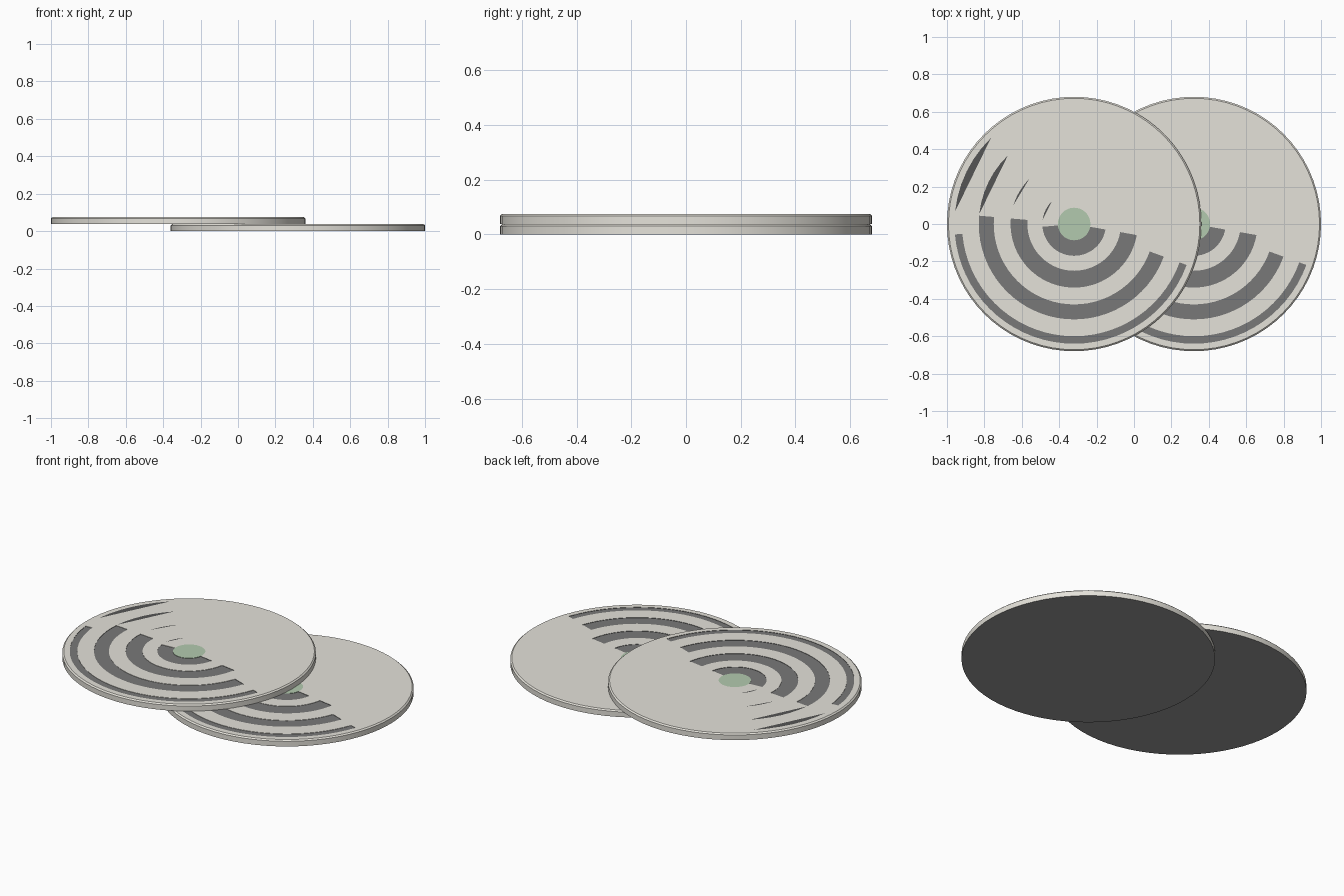
import bpy, bmesh
from math import sin, cos, radians

cube = bpy.data.objects.get("Cube")
if cube:
    bpy.data.objects.remove(cube)


def material(name, rgb):
    m = bpy.data.materials.new(name)
    m.use_nodes = True
    color = (*rgb, 1)
    m.diffuse_color = color
    bsdf = m.node_tree.nodes["Principled BSDF"]
    bsdf.inputs["Base Color"].default_value = color
    bsdf.inputs["Roughness"].default_value = 0.8
    return m


MATS = [material("warm_grey", (0.78, 0.76, 0.70)),
        material("band_grey", (0.19, 0.19, 0.19)),
        material("base_grey", (0.32, 0.32, 0.32)),
        material("charcoal", (0.09, 0.09, 0.09)),
        material("pale_green", (0.45, 0.59, 0.43))]
LIGHT, BAND, BASE, CHARCOAL, GREEN = range(5)

SEGMENTS = 72
STEP = 360 / SEGMENTS
THICK = 0.0375
DEPTH = 0.002
# Concentric outlines of the upper face, hub outwards
RADII = [0.087, 0.17, 0.25, 0.34, 0.43, 0.51, 0.60, 0.64, 0.672]
# Groove bands: index of inner outline -> start and end angle
GROOVES = {0: (185, 350), 2: (175, 350), 4: (175, 340), 6: (185, 340)}
# Thin crescents: radius, start and end angle
CRESCENTS = [(0.17, 135, 172), (0.34, 135, 163), (0.51, 134, 174), (0.64, 134, 174)]


def polar(r, angle, z):
    a = radians(angle)
    return (r * cos(a), r * sin(a), z)


def finish(name, bm, x, z):
    mesh = bpy.data.meshes.new(name)
    bm.to_mesh(mesh)
    bm.free()
    for m in MATS:
        mesh.materials.append(m)
    obj = bpy.data.objects.new(name, mesh)
    obj.location = (x, 0, z)
    bpy.context.collection.objects.link(obj)
    return obj


def in_groove(ring, angle):
    return ring in GROOVES and GROOVES[ring][0] < angle < GROOVES[ring][1]


def make_disc(name, x, z):
    bm = bmesh.new()

    def loop(r, height):
        return [bm.verts.new(polar(r, i * STEP, height)) for i in range(SEGMENTS)]

    # Green hub and grey underside
    loops = [loop(r, THICK) for r in RADII]
    loops += [loop(0.68, THICK - 0.007), loop(0.68, 0)]
    bm.faces.new(loops[0]).material_index = GREEN
    bm.faces.new(loops[-1][::-1]).material_index = BASE

    # Upper face, rounded rim and side wall
    sunk = []
    for ring, (inner, outer) in enumerate(zip(loops, loops[1:])):
        for i in range(SEGMENTS):
            j = (i + 1) % SEGMENTS
            face = bm.faces.new((inner[i], outer[i], outer[j], inner[j]))
            face.material_index = LIGHT
            if in_groove(ring, (i + 0.5) * STEP):
                face.material_index = BAND
                sunk.append(face)

    # Sink the groove bands slightly
    result = bmesh.ops.extrude_face_region(bm, geom=sunk)
    lowered = [g for g in result["geom"] if isinstance(g, bmesh.types.BMVert)]
    bmesh.ops.translate(bm, verts=lowered, vec=(0, 0, -DEPTH))
    old = [f for f in sunk if f.is_valid]
    if old:
        bmesh.ops.delete(bm, geom=old, context="FACES")

    obj = finish(name, bm, x, z)
    bpy.ops.object.select_all(action="DESELECT")
    obj.select_set(True)
    bpy.context.view_layer.objects.active = obj
    bpy.ops.object.shade_smooth_by_angle(angle=radians(30))


def make_crescents(name, x, z):
    bm = bmesh.new()
    for r, start, end in CRESCENTS:
        points = [start + (end - start) * k / 6 for k in range(7)]
        face = bm.faces.new([bm.verts.new(polar(r, a, THICK + 0.0008)) for a in points])
        face.material_index = CHARCOAL
    finish(name, bm, x, z)


# Two overlapping discs, one resting on the other
for label, x, z in (("lower", 0.32, 0), ("upper", -0.32, THICK)):
    make_disc(label + "_disc", x, z)
    make_crescents(label + "_crescents", x, z)
